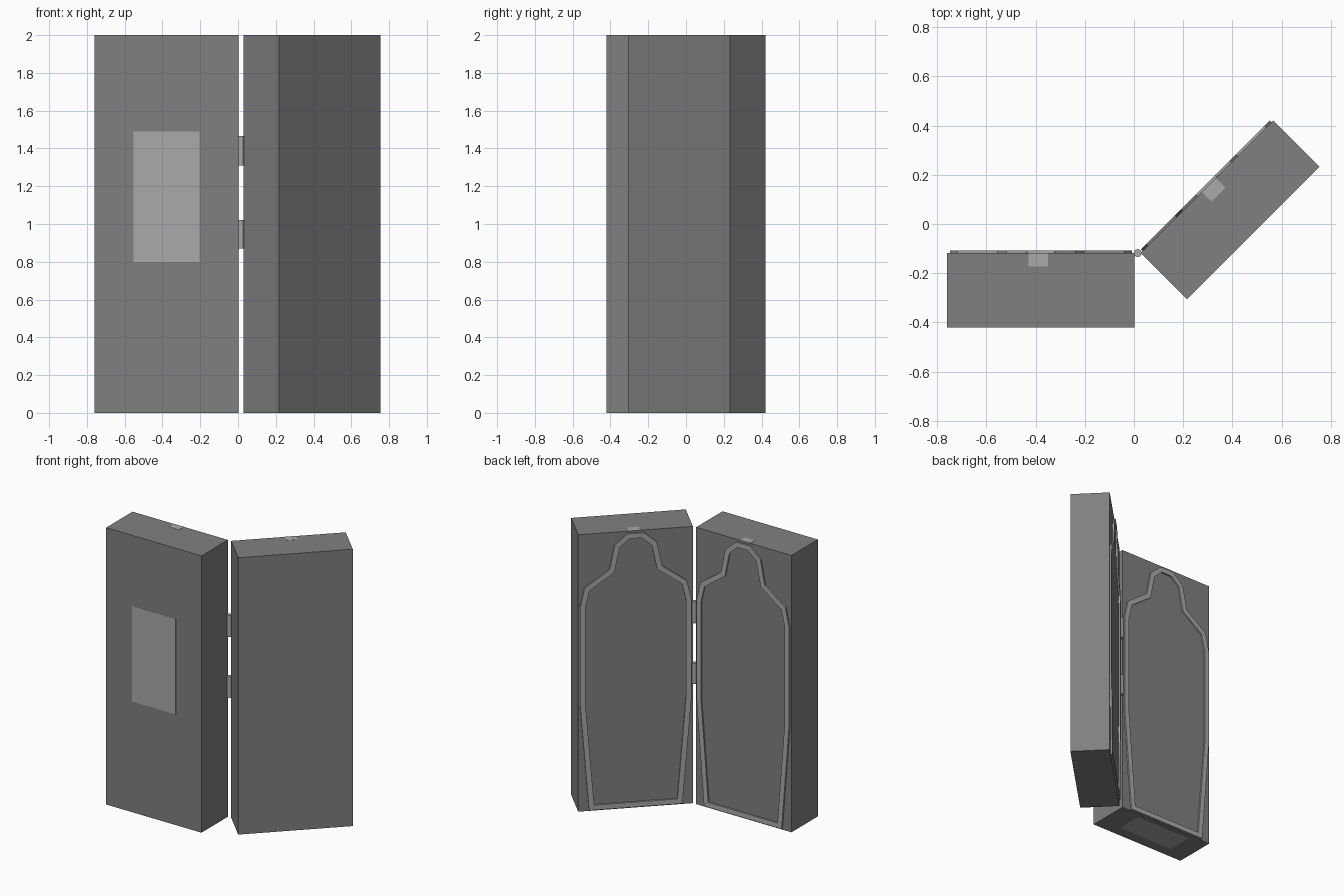
import bpy, bmesh, math
from mathutils import Matrix, Vector

cube = bpy.data.objects.get("Cube")
if cube:
    bpy.data.objects.remove(cube, do_unlink=True)


def material(name, value):
    m = bpy.data.materials.new(name)
    m.use_nodes = True
    m.diffuse_color = (value, value, value, 1)
    m.node_tree.nodes["Principled BSDF"].inputs["Base Color"].default_value = (value, value, value, 1)
    return m


grey = material("mid grey", 0.216)
light = material("light grey", 0.40)


def finish(bm, name, mat, frame):
    bm.transform(frame)
    bmesh.ops.recalc_face_normals(bm, faces=bm.faces)
    mesh = bpy.data.meshes.new(name)
    bm.to_mesh(mesh)
    bm.free()
    obj = bpy.data.objects.new(name, mesh)
    mesh.materials.append(mat)
    bpy.context.collection.objects.link(obj)
    return obj


def box(name, low, high, mat, frame):
    low, high = Vector(low), Vector(high)
    bm = bmesh.new()
    bmesh.ops.create_cube(bm, size=1)
    for v in bm.verts:
        v.co = (low + high) / 2 + v.co * (high - low)
    return finish(bm, name, mat, frame)


# Half outline of the moulded figure: offset from the middle, height
WIDTH, RIM, RAISE = 0.762, 0.036, 0.011
HALF = [(0.055, 1.985), (0.14, 1.91), (0.175, 1.735), (0.34, 1.615),
        (0.37, 1.48), (0.37, 0.77), (0.31, 0.008)]
outline = [Vector(p) for p in HALF] + [Vector((-x, z)) for x, z in reversed(HALF)]


def inset(points, amount):
    """Move every edge of a clockwise loop inwards by the same amount."""
    result = []
    for i, p in enumerate(points):
        a = (p - points[i - 1]).normalized()
        b = (points[(i + 1) % len(points)] - p).normalized()
        na, nb = Vector((a.y, -a.x)), Vector((b.y, -b.x))
        result.append(p + (na + nb) * amount / (1 + na.dot(nb)))
    return result


def rim(name, frame):
    bm = bmesh.new()
    inner = inset(outline, RIM)
    rings = [[bm.verts.new((WIDTH / 2 + p.x, d, p.y)) for p in loop]
             for loop, d in ((outline, -0.02), (outline, RAISE), (inner, RAISE), (inner, -0.02))]
    n = len(outline)
    for k in range(4):
        r, s = rings[k], rings[(k + 1) % 4]
        for i in range(n):
            j = (i + 1) % n
            bm.faces.new((r[i], r[j], s[j], s[i]))
    return finish(bm, name, light, frame)


# Local frames: x away from the hinge, y out of the inner face, z up
right_frame = Matrix.Translation((0.002, -0.118, 0)) @ Matrix.Diagonal((-1, 1, 1, 1))
left_frame = Matrix.Translation((0.028, -0.118, 0)) @ Matrix.Rotation(math.pi / 4, 4, "Z")

for side, frame, depth in (("right", right_frame, 0.302), ("left", left_frame, 0.266)):
    box(side + "_block", (0, -depth, 0), (WIDTH, 0, 2), grey, frame)
    rim(side + "_figure_rim", frame)
    mid = WIDTH / 2 + 0.01
    box(side + "_pour_hole_patch", (mid - 0.04, -0.055, 1.995), (mid + 0.04, 0, 2.001), light, frame)

# Thin light patches on the front and underside of the right block
box("front_patch", (0.205, -0.303, 0.80), (0.555, -0.298, 1.49), light, right_frame)
box("base_patch", (0.16, -0.22, -0.001), (0.61, -0.03, 0.004), light, right_frame)

# Hinge barrels between the blocks
for name, low, high in (("lower_hinge", 0.87, 1.02), ("upper_hinge", 1.31, 1.465)):
    bm = bmesh.new()
    bmesh.ops.create_cone(bm, cap_ends=True, segments=16, radius1=0.016, radius2=0.016, depth=high - low)
    hinge = finish(bm, name, light, Matrix.Translation((0.015, -0.118, (low + high) / 2)))
    bpy.context.view_layer.objects.active = hinge
    hinge.select_set(True)
    bpy.ops.object.shade_smooth_by_angle()
    hinge.select_set(False)
